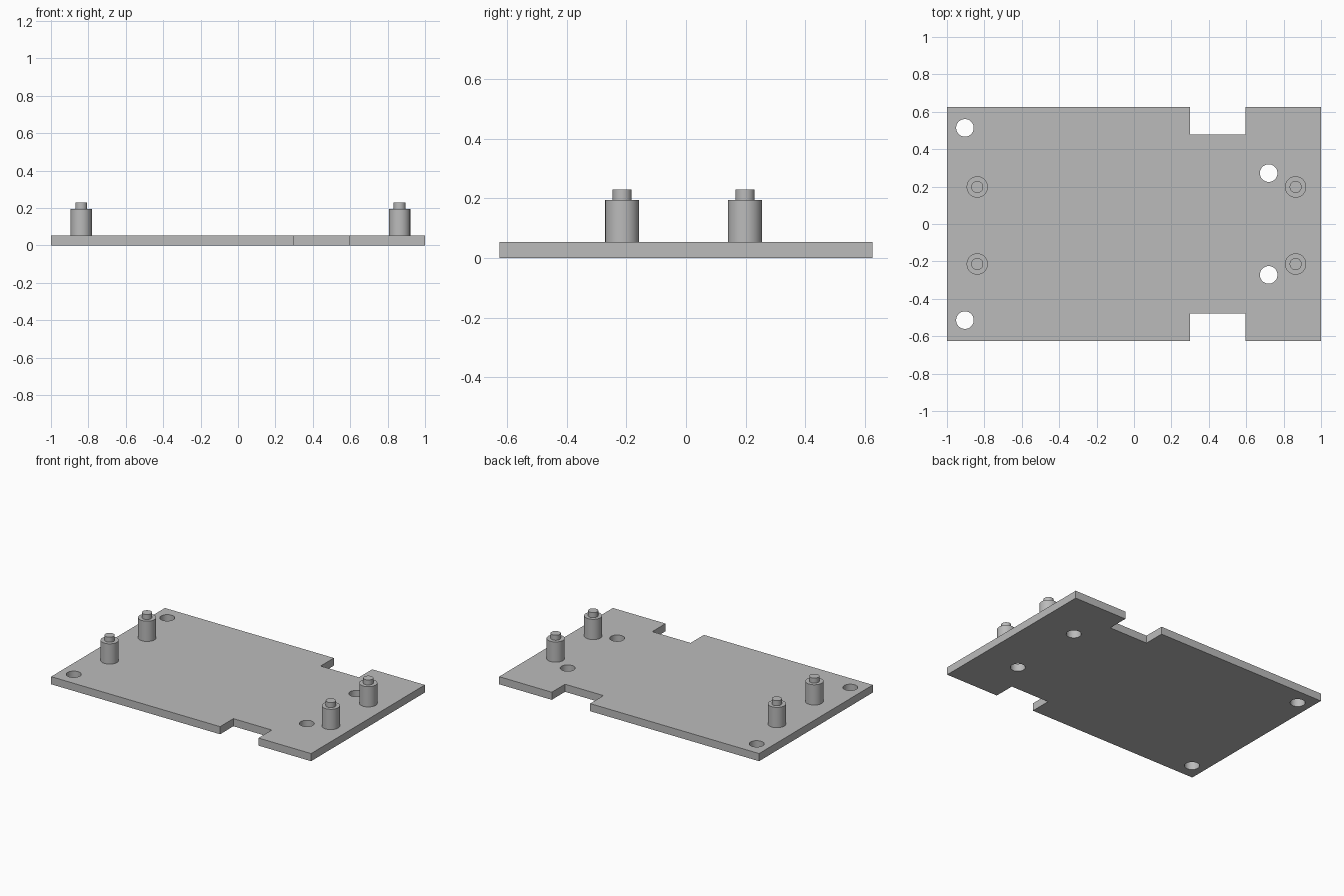
import bpy, bmesh, math
from mathutils import Vector, Matrix

cube = bpy.data.objects.get("Cube")
if cube:
    bpy.data.objects.remove(cube, do_unlink=True)

THICK = 0.053
SEGMENTS = 48

grey = bpy.data.materials.new("plain grey")
grey.use_nodes = True
colour = (0.5, 0.5, 0.5, 1)
grey.diffuse_color = colour
grey.node_tree.nodes["Principled BSDF"].inputs["Base Color"].default_value = colour


def finish(bm, name, location=(0, 0, 0)):
    bmesh.ops.recalc_face_normals(bm, faces=bm.faces[:])
    mesh = bpy.data.meshes.new(name)
    bm.to_mesh(mesh)
    bm.free()
    mesh.materials.append(grey)
    obj = bpy.data.objects.new(name, mesh)
    obj.location = location
    bpy.context.collection.objects.link(obj)
    bpy.ops.object.select_all(action="DESELECT")
    obj.select_set(True)
    bpy.context.view_layer.objects.active = obj
    bpy.ops.object.shade_smooth_by_angle(angle=math.radians(30))
    return obj


def add_loop(bm, points):
    verts = [bm.verts.new((x, y, 0)) for x, y in points]
    return [bm.edges.new((v, verts[i - 1])) for i, v in enumerate(verts)]


def circle(cx, cy, r):
    steps = [math.tau * i / SEGMENTS for i in range(SEGMENTS)]
    return [(cx + r * math.cos(a), cy + r * math.sin(a)) for a in steps]


# Base plate: mirrored outline with edge notches and four through holes
half = [(-1, 0.625), (0.3, 0.625), (0.3, 0.479), (0.595, 0.479), (0.595, 0.625), (1, 0.625)]
outline = half + [(x, -y) for x, y in reversed(half)]
bm = bmesh.new()
edges = add_loop(bm, outline)
for hx, hy in [(-0.904, 0.514), (0.72, 0.272)]:
    for side in (1, -1):
        edges += add_loop(bm, circle(hx, side * hy, 0.047))
bmesh.ops.triangle_fill(bm, edges=edges, use_beauty=True, normal=Vector((0, 0, 1)))
top = bmesh.ops.extrude_face_region(bm, geom=bm.faces[:], use_keep_orig=True)
bmesh.ops.translate(bm, vec=(0, 0, THICK),
                    verts=[g for g in top["geom"] if isinstance(g, bmesh.types.BMVert)])
finish(bm, "base_plate")


# Standoffs: a thick post with a narrow locating pin, as one turned profile
def standoff(name, x, y):
    profile = [(0, THICK - 0.005), (0.057, THICK - 0.005), (0.057, 0.194),
               (0.032, 0.194), (0.032, 0.229), (0, 0.229)]
    bm = bmesh.new()
    verts = [bm.verts.new((r, 0, z)) for r, z in profile]
    edges = [bm.edges.new(pair) for pair in zip(verts, verts[1:])]
    bmesh.ops.spin(bm, geom=verts + edges, cent=(0, 0, 0), axis=(0, 0, 1),
                   angle=math.tau, steps=SEGMENTS, use_merge=True)
    bmesh.ops.remove_doubles(bm, verts=bm.verts[:], dist=0.0001)
    finish(bm, name, (x, y, 0))


for side, x in (("right", -0.838), ("left", 0.864)):
    for end, y in (("back", 0.198), ("front", -0.214)):
        standoff(f"{end}_{side}_standoff", x, y)
